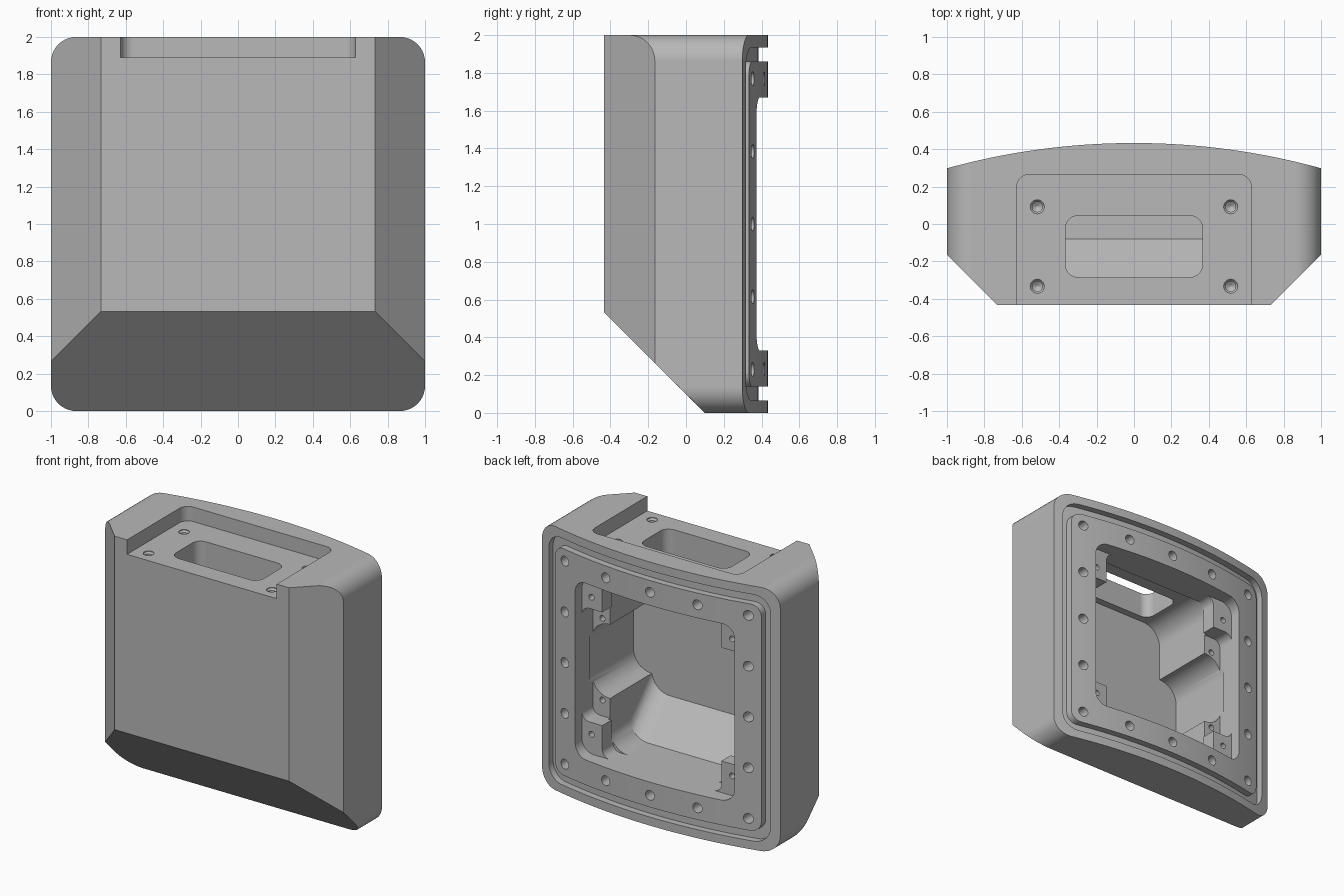
import bpy
import bmesh
from math import sin, cos, pi, sqrt, radians

cube = bpy.data.objects.get("Cube")
if cube:
    bpy.data.objects.remove(cube, do_unlink=True)

BACK_R = 3.77      # radius of the bowed back
BACK_Y = 0.433     # rearmost point of the back


def back(x, inset=0.0):
    """Depth of the bowed back at x, optionally sunk inwards."""
    r = BACK_R - inset
    return BACK_Y - BACK_R + sqrt(r * r - x * x)


def rounded(x0, x1, y0, y1, r, n=10):
    """Rounded rectangle outline."""
    pts = []
    centres = [(x1 - r, y1 - r), (x0 + r, y1 - r), (x0 + r, y0 + r), (x1 - r, y0 + r)]
    for k, (cx, cy) in enumerate(centres):
        for i in range(n + 1):
            a = (k + i / n) * pi / 2
            pts.append((cx + r * cos(a), cy + r * sin(a)))
    return pts


def circle(cx, cy, r, n=20):
    return [(cx + r * cos(2 * pi * i / n), cy + r * sin(2 * pi * i / n)) for i in range(n)]


def along_y(pts, y):
    return [(x, y, z) for x, z in pts]


def along_z(pts, z):
    return [(x, y, z) for x, y in pts]


def loft(name, *rings):
    """Closed solid through a series of matching outlines."""
    bm = bmesh.new()
    loops = [[bm.verts.new(p) for p in ring] for ring in rings]
    bm.faces.new(loops[0])
    bm.faces.new(loops[-1])
    n = len(loops[0])
    for a, b in zip(loops, loops[1:]):
        for i in range(n):
            j = (i + 1) % n
            bm.faces.new((a[i], a[j], b[j], b[i]))
    bmesh.ops.recalc_face_normals(bm, faces=bm.faces)
    mesh = bpy.data.meshes.new(name)
    bm.to_mesh(mesh)
    bm.free()
    obj = bpy.data.objects.new(name, mesh)
    bpy.context.collection.objects.link(obj)
    return obj


def combine(obj, tool, operation="DIFFERENCE"):
    """Apply a boolean and discard the tool."""
    mod = obj.modifiers.new("cut", "BOOLEAN")
    mod.operation = operation
    mod.solver = "EXACT"
    mod.object = tool
    deps = bpy.context.evaluated_depsgraph_get()
    mesh = bpy.data.meshes.new_from_object(obj.evaluated_get(deps))
    obj.modifiers.clear()
    obj.data = mesh
    bpy.data.objects.remove(tool, do_unlink=True)


def y_block(name, outline, y0, y1):
    return loft(name, along_y(outline, y0), along_y(outline, y1))


def z_block(name, outline, z0, z1):
    return loft(name, along_z(outline, z0), along_z(outline, z1))


# Outer shell: bowed back and chamfered front sides
STEPS = 48
xs = [1 - 2 * i / STEPS for i in range(STEPS + 1)]
plan = [(-1, -0.165), (-0.732, -0.433), (0.732, -0.433), (1, -0.165)]
plan += [(x, back(x)) for x in xs]
housing = z_block("housing", plan, 0, 2)
combine(housing, y_block("corner_rounding", rounded(-1, 1, 0, 2, 0.135), -1, 1), "INTERSECT")

# Sloped underside
wedge = [(0.2, -0.1), (-0.6, -0.1), (-0.6, 0.7)]
combine(housing, loft("underside_wedge", *[[(x, y, z) for y, z in wedge] for x in (-1.2, 1.2)]))

# Seal groove that follows the bowed back
bed = [(1.1 * x, back(1.1 * x, 0.05)) for x in xs] + [(-1.1, 0.7), (1.1, 0.7)]
groove = z_block("groove", bed, -0.1, 2.1)
combine(groove, y_block("groove_outer", rounded(-0.93, 0.93, 0.065, 1.935, 0.12), 0, 0.6), "INTERSECT")
combine(groove, y_block("groove_inner", rounded(-0.865, 0.865, 0.14, 1.86, 0.08), -0.1, 0.8))
combine(housing, groove)

# Rear opening, stepped down past the corner pads to the column shelves
combine(housing, y_block("opening", rounded(-0.67, 0.67, 0.33, 1.67, 0.1), 0.29, 0.7))
combine(housing, y_block("middle_step", rounded(-0.67, 0.67, 0.57, 1.43, 0.06), 0.16, 0.35))
combine(housing, y_block("tall_step", rounded(-0.5, 0.5, 0.33, 1.67, 0.06), 0.16, 0.35))

# Deep cavity: tall bay with sloped floor, crossed by a wide bay
bay = rounded(-0.525, 0.525, 0.33, 1.7, 0.15)
raised = [(x, z + 0.26 if z < 1 else z) for x, z in bay]
combine(housing, loft("tall_bay", along_y(bay, 0.18), along_y(bay, -0.08), along_y(raised, -0.34)))
combine(housing, y_block("wide_bay", rounded(-0.68, 0.68, 0.72, 1.28, 0.15), -0.34, 0.2))

# Top recess, open at the front, with a slot into the cavity
combine(housing, z_block("top_recess", rounded(-0.628, 0.628, -0.7, 0.265, 0.07), 1.89, 2.2))
combine(housing, z_block("top_slot", rounded(-0.367, 0.367, -0.285, 0.045, 0.07), 1.6, 1.95))


def rear_hole(x, z, y, r, depth):
    """Blind hole with a drilled tip, opening to the back."""
    rim, tip = circle(x, z, r), circle(x, z, 0.2 * r)
    combine(housing, loft("hole", along_y(rim, y + 0.05), along_y(rim, y - depth),
                          along_y(tip, y - depth - 0.5 * r)))


# Flange screw holes
grid = [-0.77, -0.385, 0, 0.385, 0.77]
for x in grid:
    for z in grid:
        if max(abs(x), abs(z)) > 0.7:
            rear_hole(x, 1 + z, back(x), 0.037, 0.11)

for sx in (-1, 1):
    # Small holes in the corner pads and column shelves
    for sz in (-1, 1):
        rear_hole(sx * 0.59, 1 + sz * 0.52, 0.29, 0.022, 0.09)
        rear_hole(sx * 0.59, 1 + sz * 0.31, 0.16, 0.022, 0.1)
    # Countersunk holes in the top recess
    for y in (-0.333, 0.092):
        wide, narrow = circle(sx * 0.517, y, 0.038), circle(sx * 0.517, y, 0.027)
        tip = circle(sx * 0.517, y, 0.005)
        combine(housing, loft("top_hole", along_z(wide, 1.93), along_z(wide, 1.885),
                              along_z(narrow, 1.872), along_z(narrow, 1.79), along_z(tip, 1.775)))

# Plain grey finish
grey = bpy.data.materials.new("plain grey")
grey.use_nodes = True
colour = (0.48, 0.48, 0.48, 1)
grey.diffuse_color = colour
grey.node_tree.nodes["Principled BSDF"].inputs["Base Color"].default_value = colour
housing.data.materials.clear()
housing.data.materials.append(grey)
for face in housing.data.polygons:
    face.material_index = 0

# Smooth rounded areas while keeping flats crisp
for obj in bpy.context.selected_objects:
    obj.select_set(False)
housing.select_set(True)
bpy.context.view_layer.objects.active = housing
bpy.ops.object.shade_smooth_by_angle(angle=radians(25))
weighted = housing.modifiers.new("flat_face_normals", "WEIGHTED_NORMAL")
weighted.keep_sharp = True
